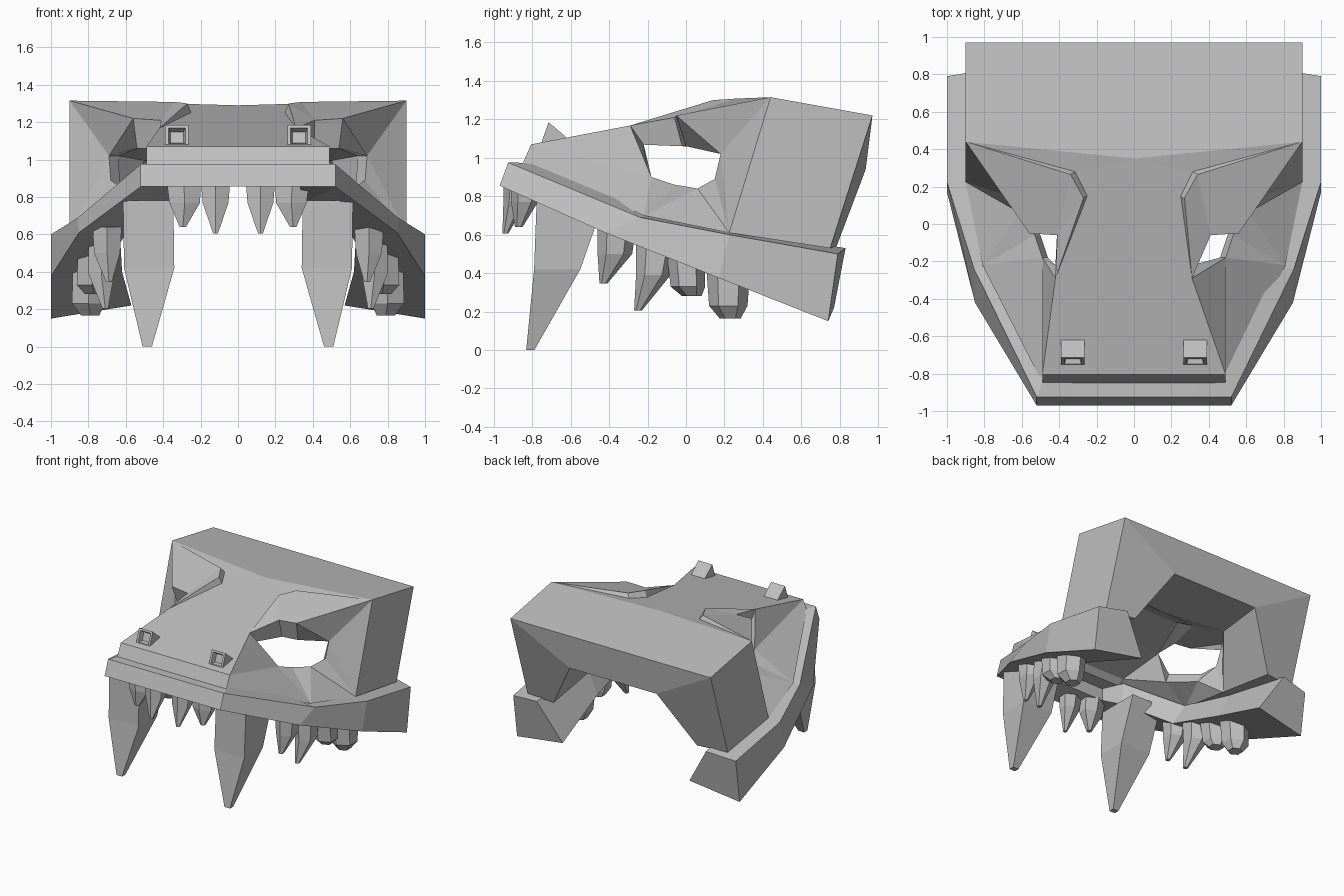
import bpy
import bmesh
from math import cos, sin, pi

cube = bpy.data.objects.get("Cube")
if cube:
    bpy.data.objects.remove(cube)

bone = bpy.data.materials.new("bone_grey")
bone.use_nodes = True
bone.diffuse_color = (0.52, 0.52, 0.52, 1)
bone.node_tree.nodes["Principled BSDF"].inputs["Base Color"].default_value = bone.diffuse_color


def finish(bm, name):
    """Turn a bmesh into a flat shaded object in the bone colour."""
    bmesh.ops.recalc_face_normals(bm, faces=bm.faces)
    mesh = bpy.data.meshes.new(name)
    bm.to_mesh(mesh)
    bm.free()
    mesh.materials.append(bone)
    obj = bpy.data.objects.new(name, mesh)
    bpy.context.collection.objects.link(obj)


def loft(bm, rings):
    """Skin a list of equal vertex rings and cap both ends."""
    rows = [[bm.verts.new(p) for p in ring] for ring in rings]
    n = len(rows[0])
    for low, high in zip(rows, rows[1:]):
        for i in range(n):
            j = (i + 1) % n
            bm.faces.new((low[i], low[j], high[j], high[i]))
    bm.faces.new(rows[0])
    bm.faces.new(rows[-1])
    return rows


# Skull landmarks on one side: outer point, then the offset to the inner wall
LANDMARKS = {
    "snout_low": ((.49, -.85, .97), (-.09, .2, 0)),
    "snout_top": ((.49, -.805, 1.07), (-.09, .2, -.06)),
    "brow_front": ((.31, -.29, 1.168), (0, .07, -.1)),
    "brow_mid": ((.25, .15, 1.252), (0, .03, -.16)),
    "brow_back": ((.315, .28, 1.277), (0, 0, -.22)),
    "crest_mid": ((.27, .14, 1.3), (0, .04, -.2)),
    "crest_back": ((.34, .265, 1.308), (0, .01, -.25)),
    "lid_inner": ((.41, -.06, 1.21), (0, .04, -.15)),
    "lid_outer": ((.56, -.05, 1.22), (-.02, .05, -.16)),
    "rim_front": ((.49, -.18, .9), (-.03, 0, -.08)),
    "rim_low": ((.53, -.06, .86), (-.03, 0, -.08)),
    "rim_mid": ((.61, .06, .84), (-.04, 0, -.08)),
    "rim_rear": ((.68, .15, .89), (-.05, .05, -.04)),
    "rim_high": ((.69, .18, 1.02), (-.05, .08, 0)),
    "cheek": ((.81, -.22, .7), (-.13, 0, 0)),
    "leg_front": ((.9, .225, .61), (-.25, .03, 0)),
    "leg_back": ((.9, .75, .53), (-.255, .03, 0)),
    "corner": ((.9, .44, 1.315), (-.4, 0, -.32)),
    "roof_back": ((.9, .97, 1.22), (-.51, -.035, -.28)),
}
# Faces repeated on both sides
SIDE_FACES = [
    ("snout_top", "brow_front", "rim_front"),
    ("snout_low", "snout_top", "rim_front", "cheek"),
    ("cheek", "rim_front", "rim_low"),
    ("cheek", "rim_low", "rim_mid"),
    ("cheek", "rim_mid", "leg_front"),
    ("leg_front", "rim_mid", "rim_rear"),
    ("leg_front", "rim_rear", "rim_high"),
    ("leg_front", "rim_high", "corner"),
    ("corner", "rim_high", "lid_outer"),
    ("corner", "lid_outer", "lid_inner", "crest_back"),
    ("crest_back", "lid_inner", "crest_mid"),
    ("crest_mid", "lid_inner", "brow_front"),
    ("brow_front", "brow_mid", "crest_mid"),
    ("brow_mid", "brow_back", "crest_back", "crest_mid"),
    ("brow_back", "corner", "crest_back"),
    ("leg_front", "corner", "roof_back", "leg_back"),
]


def build_skull():
    bm = bmesh.new()
    outer, inner = {}, {}

    def add(key, point, offset):
        outer[key] = bm.verts.new(point)
        inner[outer[key]] = bm.verts.new([p + o for p, o in zip(point, offset)])

    for side in (1, -1):
        for name, ((x, y, z), (dx, dy, dz)) in LANDMARKS.items():
            # The right brow reaches further out than the left one
            if name == "brow_front" and side < 0:
                x = .42
            add((name, side), (x * side, y, z), (dx * side, dy, dz))
    add("ridge", (0, .35, 1.29), (0, 0, -.28))

    faces = [[outer[name, side] for name in names]
             for side in (1, -1) for names in SIDE_FACES]
    # Strips that span the middle of the snout and the roof
    strip = ["snout_low", "snout_top", "brow_front", "brow_mid", "brow_back"]
    for a, b in zip(strip, strip[1:]):
        faces.append([outer[a, 1], outer[a, -1], outer[b, -1], outer[b, 1]])
    ridge = outer["ridge"]
    faces.append([outer["brow_back", 1], outer["brow_back", -1], ridge])
    for side in (1, -1):
        faces.append([outer["brow_back", side], ridge, outer["corner", side]])
    faces.append([outer["corner", 1], ridge, outer["corner", -1],
                  outer["roof_back", -1], outer["roof_back", 1]])

    for face in faces:
        bm.faces.new(face)
    # Close the shell along the eye openings, the base and the rear arch
    border = [tuple(e.verts) for e in bm.edges if len(e.link_faces) == 1]
    for face in faces:
        bm.faces.new([inner[v] for v in reversed(face)])
    for a, b in border:
        bm.faces.new((a, b, inner[b], inner[a]))
    finish(bm, "skull")


# Jaw band sections: outer top, outer bottom, inner bottom, inner top
BAND = [
    [(.33, -.925, .975), (.33, -.97, .855), (.33, -.76, .87), (.33, -.76, .97)],
    [(.52, -.925, .975), (.52, -.97, .855), (.36, -.58, .77), (.4, -.6, .97)],
    [(.855, -.24, .69), (.85, -.42, .61), (.63, -.3, .58), (.66, -.2, .7)],
    [(1, .225, .6), (1, .17, .375), (.62, .25, .4), (.72, .25, .62)],
    [(1, .79, .5), (1, .74, .15), (.57, .77, .22), (.76, .83, .53)],
]


def build_band():
    bm = bmesh.new()
    other_side = [[(-x, y, z) for x, y, z in ring] for ring in reversed(BAND)]
    loft(bm, other_side + BAND)
    finish(bm, "jaw_band")


# Teeth as rings from root to tip: x, y, z, half width, half depth
TEETH = {
    "inner_incisor": [(.12, -.88, .88, .09, .07), (.12, -.89, .77, .08, .06), (.12, -.94, .605, .015, .015)],
    "outer_incisor": [(.29, -.83, .88, .105, .08), (.285, -.84, .77, .095, .07), (.295, -.87, .64, .02, .02)],
    "canine": [(.48, -.6, .78, .19, .25), (.475, -.67, .42, .19, .17), (.485, -.81, 0, .035, .03)],
    "front_premolar": [(.7, -.36, .64, .09, .1), (.7, -.37, .5, .08, .09), (.69, -.43, .345, .018, .02)],
    "rear_premolar": [(.72, -.15, .55, .09, .11), (.73, -.17, .39, .08, .09), (.71, -.25, .205, .018, .02)],
    "front_molar": [(.77, 0, .5, .1, .1), (.78, .01, .33, .095, .09), (.77, .03, .28, .055, .05)],
    "rear_molar": [(.79, .22, .44, .11, .115), (.8, .22, .23, .1, .1), (.79, .23, .165, .055, .055)],
}


def build_tooth(name, rings, side, sides):
    bm = bmesh.new()
    angles = [(2 * i + 1) * pi / sides for i in range(sides)]
    loft(bm, [[(side * (x + w * cos(a)), y + d * sin(a), z) for a in angles]
              for x, y, z, w, d in rings])
    finish(bm, name)


def build_nostril(name, x):
    """Small wedge with a square recess in its front."""
    bm = bmesh.new()
    profile = [(-.755, 1.07), (-.715, 1.185), (-.615, 1.1)]
    rows = loft(bm, [[(x + w, y, z) for y, z in profile] for w in (-.062, .062)])
    bmesh.ops.recalc_face_normals(bm, faces=bm.faces)
    corners = {rows[0][0], rows[0][1], rows[1][0]}
    front = next(f for f in bm.faces if corners <= set(f.verts))
    bmesh.ops.inset_individual(bm, faces=[front], thickness=.024)
    bmesh.ops.inset_individual(bm, faces=[front], thickness=.014, depth=-.035)
    finish(bm, name)


build_skull()
build_band()
for side, label in ((1, "left"), (-1, "right")):
    for tooth, rings in TEETH.items():
        build_tooth(f"{label}_{tooth}", rings, side, 4 if tooth == "canine" else 6)
    build_nostril(f"{label}_nostril", side * .327)
